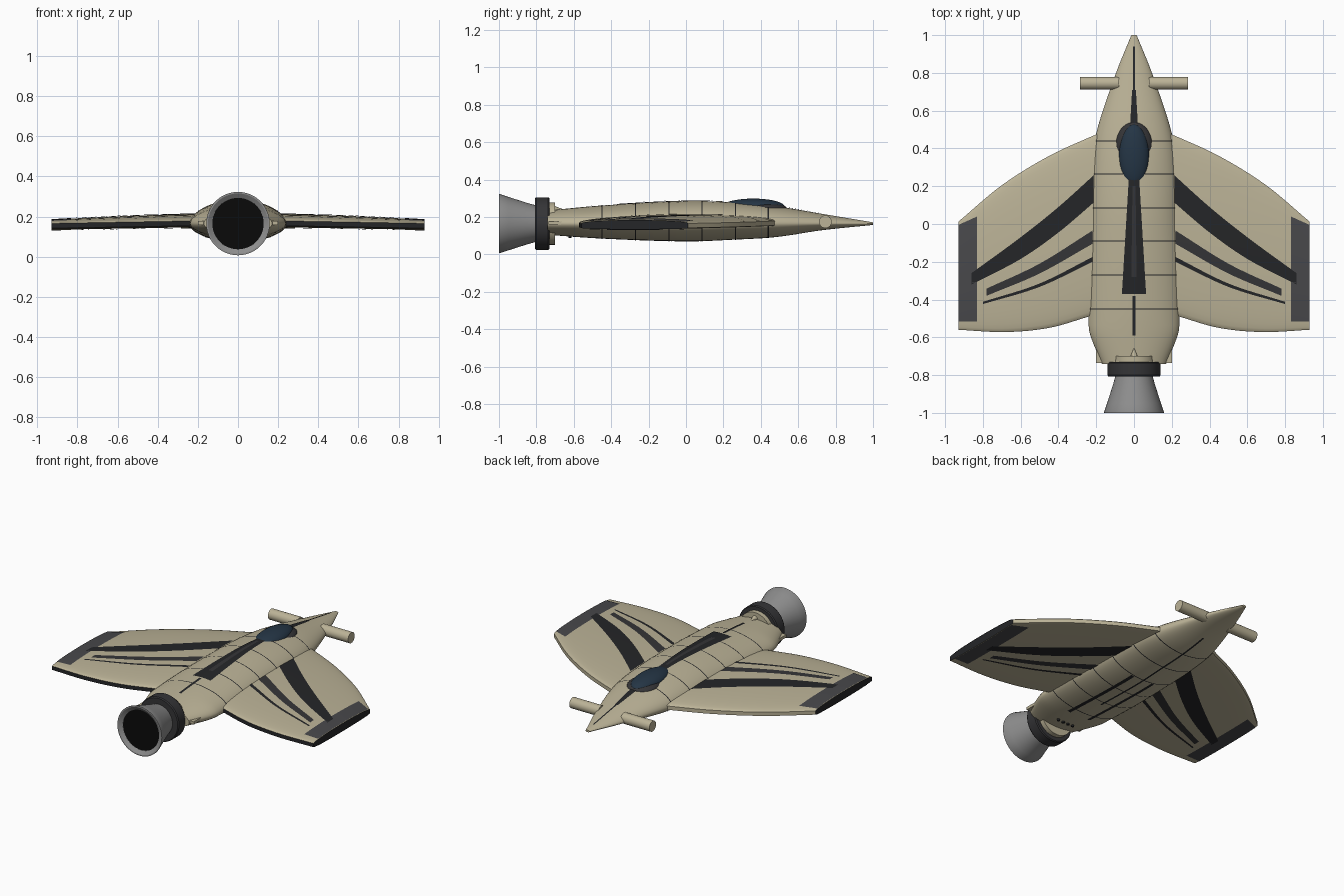
import bpy, bmesh, math
from mathutils import Matrix

if "Cube" in bpy.data.objects:
    bpy.data.objects.remove(bpy.data.objects["Cube"])


def material(name, r, g, b):
    m = bpy.data.materials.new(name)
    m.diffuse_color = (r, g, b, 1)
    m.use_nodes = True
    m.node_tree.nodes["Principled BSDF"].inputs["Base Color"].default_value = m.diffuse_color
    return m


BEIGE = material("hull_beige", 0.50, 0.45, 0.31)
BLACK = material("stripe_black", 0.018, 0.019, 0.021)
DARK = material("panel_grey", 0.065, 0.065, 0.07)
RIDGE = material("ridge_grey", 0.035, 0.035, 0.038)
GLASS = material("glass", 0.018, 0.036, 0.06)
METAL = material("metal", 0.27, 0.27, 0.27)
VOID = material("void", 0.003, 0.003, 0.003)
CZ = 0.165


def finish(bm, name, mat, angle=35, mirror=False):
    me = bpy.data.meshes.new(name)
    bm.to_mesh(me)
    bm.free()
    ob = bpy.data.objects.new(name, me)
    bpy.context.collection.objects.link(ob)
    me.materials.append(mat)
    bpy.context.view_layer.objects.active = ob
    ob.select_set(True)
    bpy.ops.object.shade_smooth_by_angle(angle=math.radians(angle))
    ob.select_set(False)
    if mirror:
        ob.modifiers.new("Mirror", 'MIRROR').use_mirror_merge = False
    return ob


def grid(P, nu, nv, loop=False, caps=False, up=0):
    """Surface P(u, v); loop closes v, caps closes the u ends, up orients sheets."""
    bm = bmesh.new()
    cols = nv if loop else nv + 1
    vs = [[bm.verts.new(P(i / nu, j / nv)) for j in range(cols)] for i in range(nu + 1)]
    for i in range(nu):
        for j in range(nv):
            k = (j + 1) % cols
            bm.faces.new((vs[i][j], vs[i + 1][j], vs[i + 1][k], vs[i][k]))
    if caps:
        bm.faces.new(vs[0])
        bm.faces.new(vs[-1])
    bmesh.ops.recalc_face_normals(bm, faces=bm.faces)
    if up and sum(f.normal.z for f in bm.faces) * up < 0:
        bmesh.ops.reverse_faces(bm, faces=bm.faces)
    return bm


def interp(pts, t):
    """Smooth (Catmull-Rom style) interpolation of (t, value) points."""
    n = len(pts)

    def slope(i):
        a, b = pts[max(i - 1, 0)], pts[min(i + 1, n - 1)]
        return (b[1] - a[1]) / (b[0] - a[0])
    t = min(max(t, pts[0][0]), pts[-1][0])
    i = max(k for k in range(n - 1) if pts[k][0] <= t)
    (a, va), (b, vb) = pts[i], pts[i + 1]
    h = b - a
    s = (t - a) / h
    return (va * (1 + 2 * s) * (1 - s) ** 2 + slope(i) * h * s * (1 - s) ** 2
            + vb * s * s * (3 - 2 * s) + slope(i + 1) * h * s * s * (s - 1))


# Fuselage: half width, top and bottom along y
WIDTH = [(-.74, .17), (-.58, .234), (-.5, .241), (-.25, .246), (0, .24), (.25, .232),
         (.48, .2), (.8, .095), (1, .014)]
TOP = [(-.74, .235), (-.45, .262), (0, .285), (.27, .278), (.48, .258), (.73, .217), (1, .172)]
BOT = [(-.74, .105), (-.45, .085), (0, .07), (.27, .08), (.48, .093), (.73, .13), (1, .158)]
EXP = 1.85


def hull(y, a, off=0.0):
    c, s = math.cos(a), math.sin(a)
    w = interp(WIDTH, y) + off
    h = (interp(TOP, y) - CZ if s > 0 else CZ - interp(BOT, y)) + off
    return (w * math.copysign(abs(c) ** (2 / EXP), c), y,
            CZ + h * math.copysign(abs(s) ** (2 / EXP), s))


def hull_z(x, y, side):
    k = (1 - min(1, abs(x) / interp(WIDTH, y)) ** EXP) ** (1 / EXP)
    return CZ + k * ((interp(TOP if side > 0 else BOT, y)) - CZ) + side * .003


finish(grid(lambda u, v: hull(-.74 + 1.74 * u, math.tau * v), 60, 48, True, True),
       "fuselage", BEIGE)

# Panel seams around the hull
for i, y in enumerate((.44, .265, .085, -.09, -.27, -.45)):
    finish(grid(lambda u, v: hull(y + .006 * (u - .5), math.tau * v, .0015), 1, 48, True),
           f"hull_seam_{i}", BLACK)


# Hull stripes: x centre, y start, y end, half widths, side
def hull_stripe(name, xc, y0, y1, w0, w1, side, mat=BLACK, lift=0):
    def P(u, v):
        y = y0 + (y1 - y0) * u
        x = xc + (w0 + (w1 - w0) * u) * (2 * v - 1)
        return (x, y, hull_z(x, y, side) + lift * side)
    finish(grid(P, 24, 6, up=side), name, mat, mirror=xc > 0)


hull_stripe("nose_line", 0, .94, .70, .004, .005, 1)
hull_stripe("front_spine_stripe", 0, .71, .5, .010, .022, 1)
hull_stripe("rear_spine_stripe", 0, .3, -.37, .024, .064, 1)
hull_stripe("spine_ridge", 0, .2, -.28, .008, .014, 1, RIDGE, .003)
hull_stripe("tail_line", 0, -.38, -.59, .008, .008, 1)
hull_stripe("belly_line", 0, .63, -.3, .006, .006, -1)
hull_stripe("belly_stripe", .075, .08, -.5, .011, .011, -1)

# Wing planform and thickness
LEAD = [(.15, .493), (.21, .47), (.45, .36), (.7, .205), (.93, .012)]
TRAIL = [(.15, -.46), (.24, -.49), (.45, -.55), (.68, -.572), (.93, -.56)]


def wing_z(x, y, side):
    t = (x - .2) / .73
    zb = .147 - .013 * t
    c = (interp(LEAD, x) - y) / (interp(LEAD, x) - interp(TRAIL, x))
    bulge = math.sqrt(max(0, 4 * c * (1 - c)))
    return zb + .008 * (1 - bulge) if side < 0 else zb + .032 + (.034 - .016 * t * t) * bulge


def wing_point(u, v):
    x = .15 + .78 * u
    k = v * 42 / 21
    side, s = (1, k) if k < 1 else (-1, 2 - k - 1 / 21)
    s = min(1, max(0, s * 21 / 20))
    c = .5 - .5 * math.cos(math.pi * s)
    y = interp(LEAD, x) + (interp(TRAIL, x) - interp(LEAD, x)) * c
    return (x, y, wing_z(x, y, side))


wing = finish(grid(wing_point, 24, 42, True, True), "wings", BEIGE, 40, True)
wing.data.materials.append(BLACK)
for p in wing.data.polygons:
    if (p.normal.y < -.8 and p.center.x > .2) or p.normal.x > .9:
        p.material_index = 1


# Wing stripes, on both upper and lower skins: front edge and rear edge curves
def wing_stripe(name, x0, x1, front, rear, mat):
    for side, label in ((1, "upper"), (-1, "lower")):
        def P(u, v):
            x = x0 + (x1 - x0) * u
            f, r = interp(front, x), interp(rear, x)
            y = f + (r - f) * v
            return (x, y, wing_z(x, y, side) + side * .003)
        finish(grid(P, 20, 8, up=side), f"{name}_{label}", mat, mirror=True)


wing_stripe("main_wing_stripe", .215, .86, [(.2, .27), (.4, .09), (.6, -.07), (.86, -.26)],
            [(.2, .125), (.4, -.045), (.6, -.185), (.86, -.32)], BLACK)
wing_stripe("middle_wing_stripe", .22, .78, [(.22, -.035), (.5, -.21), (.78, -.342)],
            [(.22, -.105), (.5, -.262), (.78, -.38)], RIDGE)
wing_stripe("thin_wing_stripe", .22, .8, [(.22, -.175), (.5, -.315), (.8, -.412)],
            [(.22, -.2), (.5, -.333), (.8, -.424)], BLACK)
wing_stripe("wing_tip_panel", .832, .929, [(.83, .04), (.93, -.005)],
            [(.83, -.515), (.93, -.515)], DARK)


# Canopy and its frame
def ellipsoid(name, loc, size, mat):
    bm = bmesh.new()
    bmesh.ops.create_uvsphere(bm, u_segments=40, v_segments=20, radius=1,
                              matrix=Matrix.Translation(loc) @ Matrix.Diagonal((*size, 1)))
    finish(bm, name, mat, 60)


ellipsoid("canopy", (0, .36, .255), (.08, .168, .044), GLASS)
ellipsoid("canopy_frame", (0, .42, .245), (.096, .12, .032), RIDGE)


# Round parts turned around the y axis, profile of (y, radius)
def lathe(name, prof, mat, n=48):
    def P(u, v):
        y, r = prof[round(u * (len(prof) - 1))]
        return (r * math.cos(math.tau * v), y, CZ + r * math.sin(math.tau * v))
    finish(grid(P, len(prof) - 1, n, True, True), name, mat, 30)


lathe("engine_collar", [(-.70, .095), (-.70, .113), (-.735, .113), (-.735, .095)], BEIGE)
lathe("engine_ring", [(-.73, .12), (-.73, .136), (-.737, .141), (-.80, .141), (-.807, .136),
                      (-.807, .09)], RIDGE)
lathe("nozzle", [(-.80, .097), (-.85, .111), (-.9, .127), (-.95, .143), (-.995, .158),
                 (-1, .158), (-1, .15), (-.985, .128), (-.97, .126)], METAL)
lathe("nozzle_opening", [(-.96, .1), (-.984, .1285)], VOID)


def cylinder(name, r1, r2, depth, mat, matrix, n=24, mirror=False):
    bm = bmesh.new()
    bmesh.ops.create_cone(bm, cap_ends=True, segments=n, radius1=r1, radius2=r2,
                          depth=depth, matrix=matrix)
    finish(bm, name, mat, 35, mirror)


# Nose canards
cylinder("nose_pods", .034, .034, .205, BEIGE,
         Matrix.Translation((.1825, .745, .175)) @ Matrix.Rotation(math.pi / 2, 4, 'Y'), 32, True)

# Tail details: fin, side blocks and belly vents
cylinder("tail_fin", .03, .003, .07, BEIGE,
         Matrix.Translation((0, -.695, .24)) @ Matrix.Rotation(-math.pi / 2, 4, 'X'), 12)
bm = bmesh.new()
bmesh.ops.create_cube(bm, size=1, matrix=Matrix.Translation((.185, -.69, .168))
                      @ Matrix.Diagonal((.03, .09, .018, 1)))
finish(bm, "tail_side_blocks", BEIGE, mirror=True)
for i, x in enumerate((.018, .054)):
    cylinder(f"belly_vents_{i}", .009, .009, .012, BLACK,
             Matrix.Translation((x, -.62, hull_z(x, -.62, -1))), 12, True)
